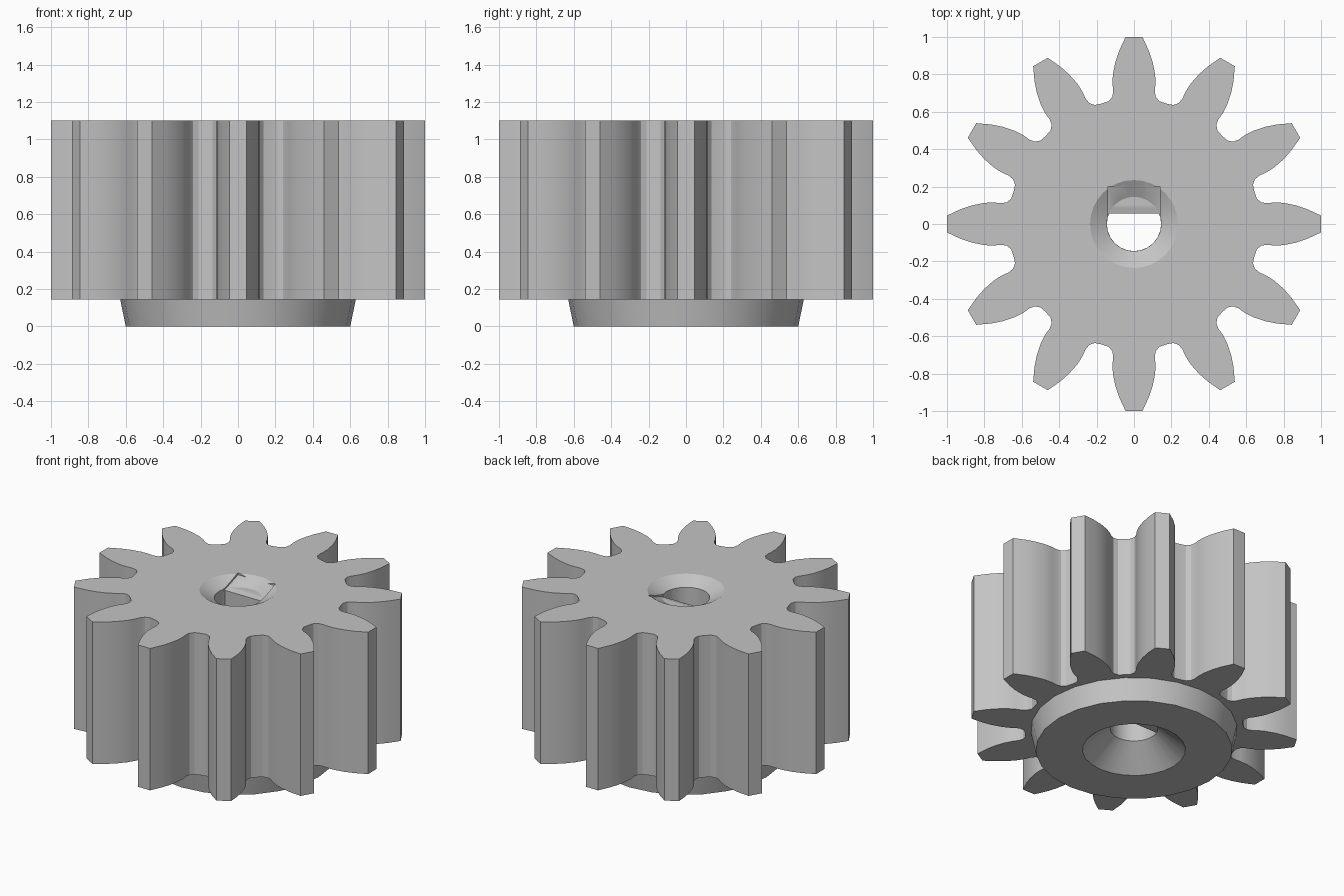
import bpy, bmesh
from math import sin, cos, tau, radians, sqrt, asin, pi

if "Cube" in bpy.data.objects:
    bpy.data.objects.remove(bpy.data.objects["Cube"], do_unlink=True)

TEETH, BORE, FLAT = 12, 0.145, 0.055
BASE, TOP = 0.145, 1.10

grey = bpy.data.materials.new("plain_grey")
grey.use_nodes = True
colour = (0.55, 0.55, 0.55, 1)
grey.diffuse_color = colour
grey.node_tree.nodes["Principled BSDF"].inputs["Base Color"].default_value = colour


def loft(name, rings, close=False):
    """Bridge equal-length rings of points; cap the ends or close into a loop."""
    bm = bmesh.new()
    loops = [[bm.verts.new(p) for p in ring] for ring in rings]
    pairs = list(zip(loops, loops[1:]))
    if close:
        pairs.append((loops[-1], loops[0]))
    else:
        bm.faces.new(loops[0])
        bm.faces.new(loops[-1])
    for a, b in pairs:
        for i in range(len(a)):
            j = (i + 1) % len(a)
            bm.faces.new((a[i], a[j], b[j], b[i]))
    bmesh.ops.recalc_face_normals(bm, faces=bm.faces)
    mesh = bpy.data.meshes.new(name)
    bm.to_mesh(mesh)
    bm.free()
    mesh.materials.append(grey)
    obj = bpy.data.objects.new(name, mesh)
    bpy.context.collection.objects.link(obj)
    return obj


def circle(r, z, sides):
    return [(r * cos(tau * i / sides), r * sin(tau * i / sides), z) for i in range(sides)]


def prism(name, outline, z0, z1):
    return loft(name, [[(x, y, z) for x, y in outline] for z in (z0, z1)])


def select(obj):
    bpy.ops.object.select_all(action="DESELECT")
    obj.select_set(True)
    bpy.context.view_layer.objects.active = obj


def cut(target, cutter):
    cutter.hide_render = True
    mod = target.modifiers.new("cut", "BOOLEAN")
    mod.operation, mod.solver, mod.object = "DIFFERENCE", "EXACT", cutter
    select(target)
    bpy.ops.object.modifier_apply(modifier=mod.name)
    bpy.data.objects.remove(cutter, do_unlink=True)


# Toothed wheel: half a tooth, mirrored and repeated around the axis
half = [(0.045, 1.0), (0.08, 0.925), (0.1, 0.865), (0.113, 0.80), (0.115, 0.75),
        (0.111, 0.71), (0.116, 0.68), (0.136, 0.656), (0.172, 0.644)]
tooth = [(-x, y) for x, y in reversed(half[:-1])] + half
outline = []
for k in range(TEETH):
    a = -tau * k / TEETH
    outline += [(x * cos(a) - y * sin(a), x * sin(a) + y * cos(a)) for x, y in tooth]
gear = prism("toothed_wheel", outline, BASE, TOP)

# D-shaped shaft bore
start = asin(FLAT / BORE)
sweep = pi + 2 * start
steps = 32
bore = [(BORE * cos(start - sweep * i / steps), BORE * sin(start - sweep * i / steps))
        for i in range(steps + 1)]
cut(gear, prism("bore_cutter", bore, 0, 1.3))

# Shallow countersink around the top of the bore
cut(gear, loft("countersink_cutter", [circle(BORE, 1.05, 32), circle(0.325, 1.15, 32)]))

# Sloped lead-in above the flat of the bore
ramp = [(0, 1.04), (FLAT, 1.04), (0.2, 1.088), (0.2, 1.2), (0, 1.2)]
cut(gear, loft("ramp_cutter", [[(x, y, z) for y, z in ramp] for x in (-0.14, 0.14)]))

# Tapered hub below, with a conical recess leading to the bore
hub = loft("tapered_hub", [circle(r, z, 24) for r, z in
                           ((0.6, 0), (0.63, BASE), (BORE, BASE), (0.315, 0))], close=True)

for obj in (gear, hub):
    select(obj)
    bpy.ops.object.shade_smooth_by_angle(angle=radians(25))
